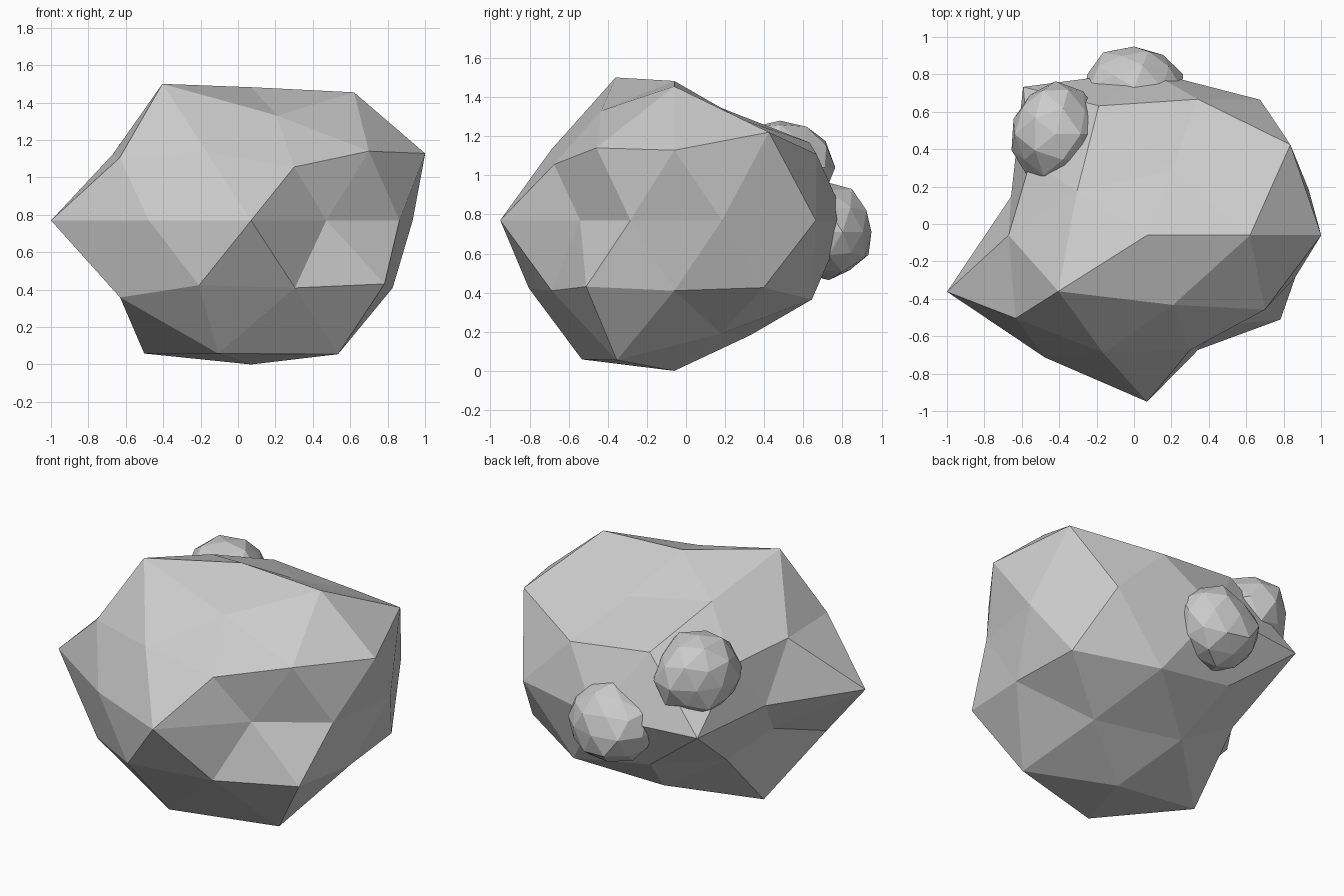
import bpy, bmesh, math, random
from mathutils import Vector

if "Cube" in bpy.data.objects:
    bpy.data.objects.remove(bpy.data.objects["Cube"])

# Radial factors for the main rock, ring by ring from bottom to top
RADII = [.87,
         .77, .78, .945, .945, .95,
         .774, .87, .71, .885, .775,
         .87, .80, .62, .875, .857,
         .79, .895, .88, .98, .665, .978, .808, .89, .595, .725,
         .905, .855, .75, .845, .722,
         .968, .855, .757, .777, .796,
         .91, .685, .765, .97, .745,
         .805]


def ring_order(v):
    # sort by height, then by angle around z
    angle = round(math.degrees(math.atan2(v.co.y, v.co.x))) % 360
    return round(v.co.z, 2), angle


def rock(name, centre, scale, radii):
    bm = bmesh.new()
    bmesh.ops.create_icosphere(bm, subdivisions=2, radius=1)
    for v, r in zip(sorted(bm.verts, key=ring_order), radii):
        v.co = Vector(centre) + Vector([c * s * r for c, s in zip(v.co, scale)])
    bmesh.ops.recalc_face_normals(bm, faces=bm.faces)
    mesh = bpy.data.meshes.new(name)
    bm.to_mesh(mesh)
    bm.free()
    obj = bpy.data.objects.new(name, mesh)
    bpy.context.collection.objects.link(obj)
    return obj


# Main boulder
rock("boulder", (.07, -.06, .77), (1.15, 1, .885), RADII)

# Two small lumps growing out of the back
random.seed(4)
for name, centre, scale in (
        ("upper_lump", (-.42, .48, 1.04), (.25, .28, .25)),
        ("back_lump", (0, .73, .71), (.28, .23, .25))):
    rock(name, centre, scale, [random.uniform(.9, 1.04) for _ in RADII])
